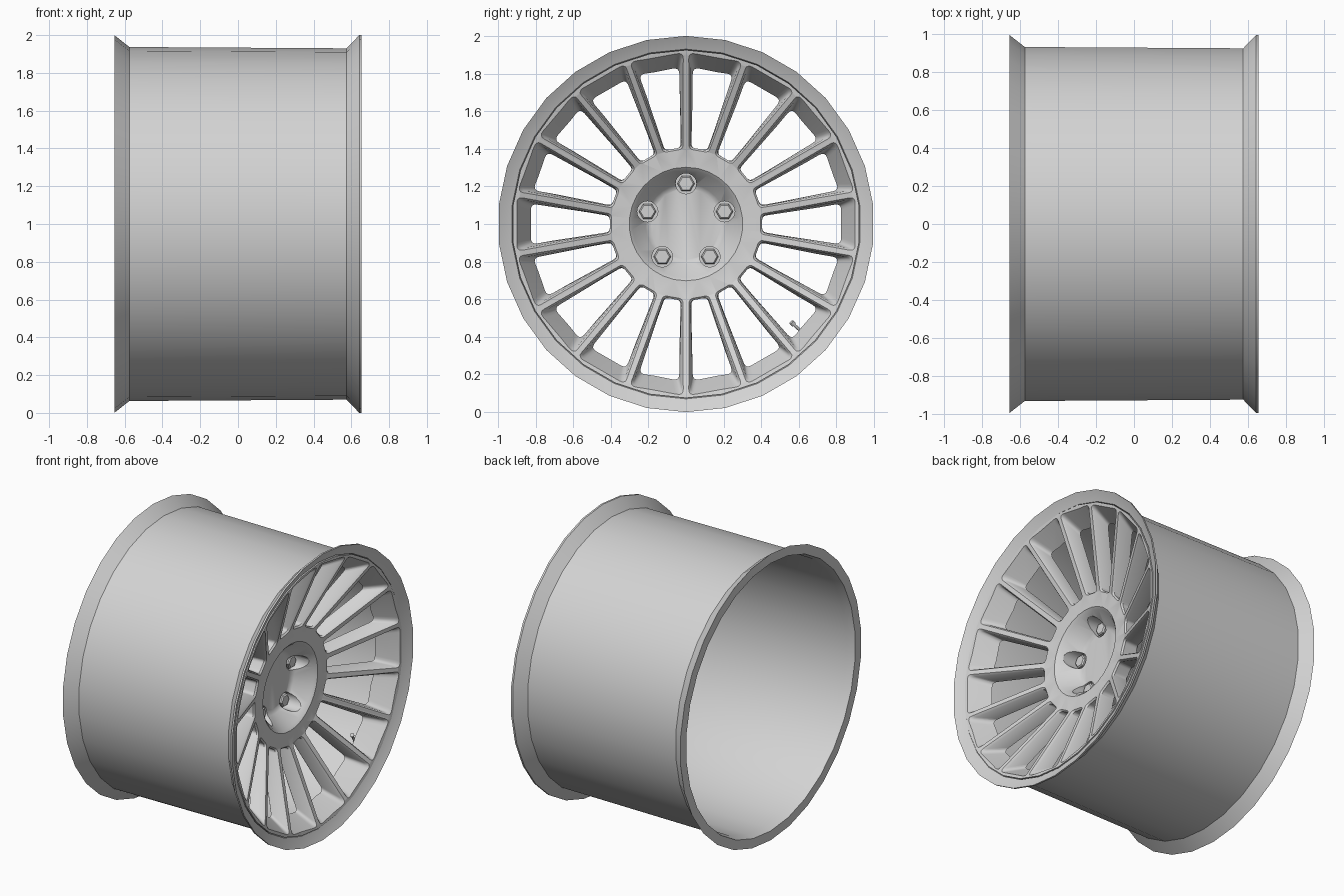
import bpy, bmesh, math
from mathutils import Vector, Matrix

cube = bpy.data.objects.get("Cube")
if cube:
    bpy.data.objects.remove(cube, do_unlink=True)

SPOKES, SIDES, LUGS = 18, 30, 5
CENTRE = Vector((0, 0, 1))

grey = bpy.data.materials.new("satin_grey")
grey.use_nodes = True
grey.diffuse_color = (0.65, 0.65, 0.65, 1)
grey.node_tree.nodes["Principled BSDF"].inputs["Base Color"].default_value = (0.65, 0.65, 0.65, 1)


def polar(x, r, t, side=0.0):
    """Point on the wheel: t runs clockwise from the top, side is tangential."""
    return CENTRE + Vector((x, r * math.sin(t) + side * math.cos(t),
                            r * math.cos(t) - side * math.sin(t)))


def finish(bm, name):
    bmesh.ops.recalc_face_normals(bm, faces=bm.faces)
    mesh = bpy.data.meshes.new(name)
    bm.to_mesh(mesh)
    bm.free()
    mesh.materials.append(grey)
    ob = bpy.data.objects.new(name, mesh)
    bpy.context.collection.objects.link(ob)
    return ob


def activate(ob):
    bpy.ops.object.select_all(action="DESELECT")
    ob.select_set(True)
    bpy.context.view_layer.objects.active = ob


def smooth(ob, degrees=32):
    activate(ob)
    bpy.ops.object.shade_smooth_by_angle(angle=math.radians(degrees))


def loft(bm, loops, closed=False):
    """Skin a list of point loops; cap the ends, or join the last to the first."""
    rings = [[bm.verts.new(p) for p in loop] for loop in loops]
    pairs = list(zip(rings, rings[1:]))
    if closed:
        pairs.append((rings[-1], rings[0]))
    else:
        bm.faces.new(rings[0])
        bm.faces.new(rings[-1])
    n = len(rings[0])
    for a, b in pairs:
        for i in range(n):
            j = (i + 1) % n
            bm.faces.new((a[i], a[j], b[j], b[i]))


def circle(x, r):
    return [polar(x, r, math.tau * i / SIDES) for i in range(SIDES)]


def cut(target, cutter):
    cutter.hide_render = True
    mod = target.modifiers.new("cut", "BOOLEAN")
    mod.operation, mod.solver, mod.object = "DIFFERENCE", "EXACT", cutter
    activate(target)
    bpy.ops.object.modifier_apply(modifier=mod.name)
    bpy.data.objects.remove(cutter, do_unlink=True)


# Barrel with flared lips at both ends
barrel_profile = [(-0.655, 1.0), (-0.575, 0.937), (0.575, 0.93), (0.642, 1.0),
                  (0.655, 1.0), (0.635, 0.965), (0.62, 0.93),
                  (0.58, 0.915), (-0.6, 0.92), (-0.655, 0.935)]
bm = bmesh.new()
loft(bm, [circle(x, r) for x, r in barrel_profile], closed=True)
smooth(finish(bm, "barrel"))


# Dished centre: front and back surfaces as a function of radius
def front_x(r):
    return 0.41 + 0.21 * (r - 0.4) / 0.5


def back_x(r):
    return front_x(r) - 0.11


dish_profile = [(0.27, 0.19), (0.285, 0.215), (0.39, 0.285), (0.405, 0.302),
                (front_x(0.4), 0.4), (front_x(0.9), 0.9), (0.625, 0.925),
                (0.52, 0.922), (back_x(0.87), 0.87), (back_x(0.4), 0.4), (0.2, 0.34)]
bm = bmesh.new()
loft(bm, [circle(x, r) for x, r in dish_profile])
dish = finish(bm, "spoked_centre")


# Window cutters: rounded wedges with a chamfered front edge
def window_loop(t, surface, offset, r0, r1, gap0, gap1):
    tan = math.tan(math.pi / SPOKES)
    w0, w1 = r0 * tan - gap0, r1 * tan - gap1
    corners = [Vector((r0, -w0)), Vector((r1, -w1)), Vector((r1, w1)), Vector((r0, w0))]
    radii = (0.022, 0.035, 0.035, 0.022)
    pts = []
    for i, (c, radius) in enumerate(zip(corners, radii)):
        a = c + (corners[i - 1] - c).normalized() * radius
        b = c + (corners[(i + 1) % 4] - c).normalized() * radius
        for k in range(5):
            s = k / 4
            pts.append(a * (1 - s) ** 2 + c * 2 * s * (1 - s) + b * s * s)
    return [polar(surface(p.x) + offset, p.x, t, p.y) for p in pts]


bm = bmesh.new()
for i in range(SPOKES):
    t = math.tau * (i + 0.5) / SPOKES
    loft(bm, [window_loop(t, front_x, 0.03, 0.375, 0.92, 0.0, 0.0),
              window_loop(t, front_x, -0.012, 0.405, 0.89, 0.025, 0.025),
              window_loop(t, back_x, -0.02, 0.405, 0.81, 0.03, 0.04)])
cut(dish, finish(bm, "window_cutter"))

# Round pockets around the lug nuts
bm = bmesh.new()
for i in range(LUGS):
    place = Matrix.Translation(polar(0.35, 0.215, math.tau * i / LUGS))
    bmesh.ops.create_cone(bm, cap_ends=True, segments=20, radius1=0.055, radius2=0.055,
                          depth=0.2, matrix=place @ Matrix.Rotation(math.pi / 2, 4, "Y"))
cut(dish, finish(bm, "pocket_cutter"))
smooth(dish)

# Hexagonal lug nuts with a chamfered end
bm = bmesh.new()
for i in range(LUGS):
    c = polar(0, 0.215, math.tau * i / LUGS) - CENTRE
    rings = []
    for x, r in ((0.24, 0.046), (0.272, 0.046), (0.28, 0.038)):
        rings.append([polar(x, r, math.tau * (k + 0.5) / 6) + c for k in range(6)])
    loft(bm, rings)
finish(bm, "lug_nuts")

# Valve stem with a small cap
t = math.radians(133)
base, tip = polar(0.43, 0.92, t), polar(0.49, 0.765, t)
axis = tip - base
turn = axis.to_track_quat("Z", "Y").to_matrix().to_4x4()
bm = bmesh.new()
for radius, start, end in ((0.008, 0.0, 0.9), (0.013, 0.88, 1.0)):
    bmesh.ops.create_cone(bm, cap_ends=True, segments=12, radius1=radius, radius2=radius,
                          depth=axis.length * (end - start),
                          matrix=Matrix.Translation(base + axis * (start + end) / 2) @ turn)
smooth(finish(bm, "valve_stem"))
